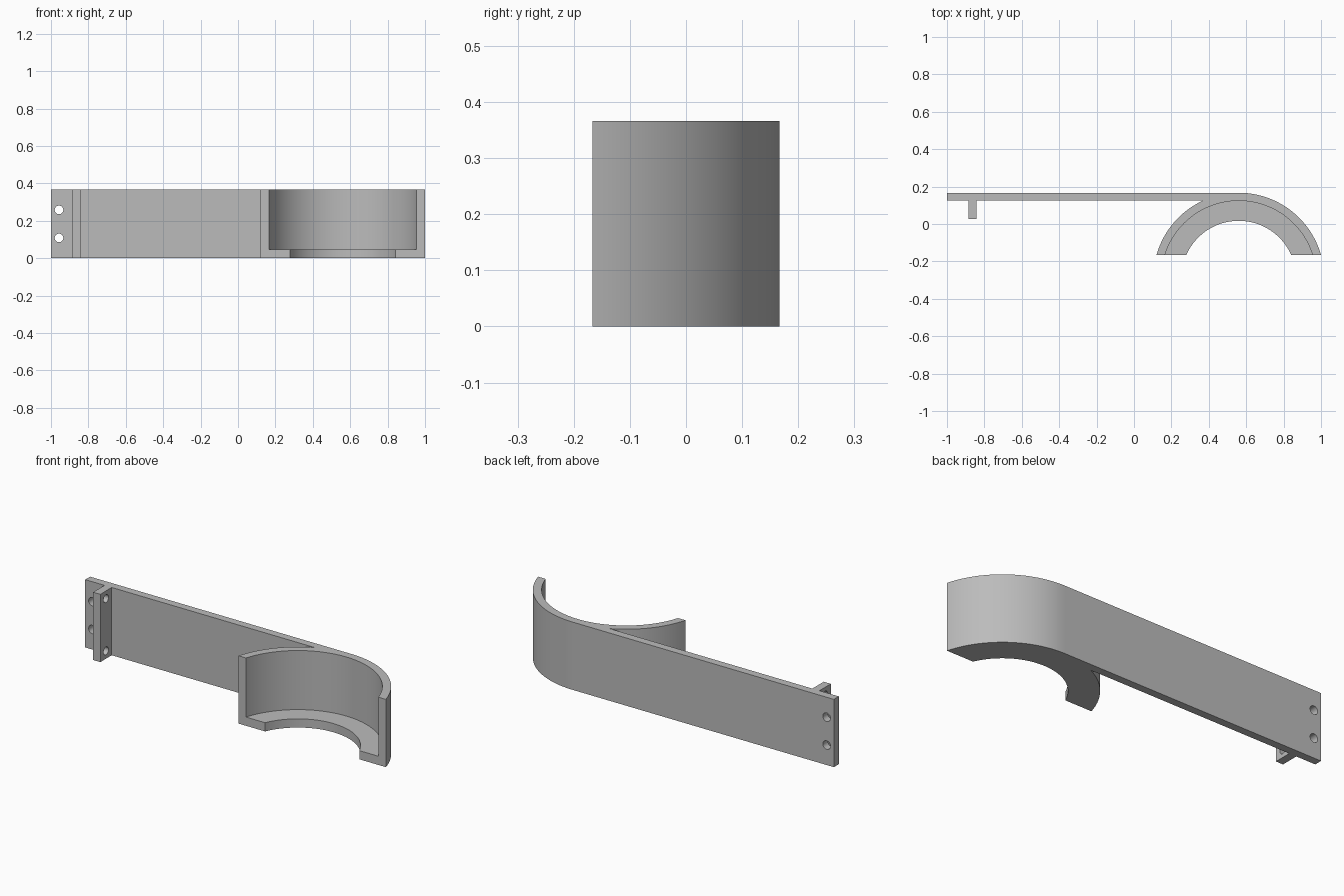
import bpy, bmesh, math
from mathutils import Matrix, Vector

default = bpy.data.objects.get("Cube")
if default:
    bpy.data.objects.remove(default, do_unlink=True)

HEIGHT, FLOOR = 0.366, 0.047           # full height, ledge thickness
CX, CY = 0.56, -0.29                   # centre of the cradle arcs
R_OUT, R_WALL, R_LEDGE = 0.457, 0.414, 0.307
BACK, ARM_FRONT, CUT = 0.167, 0.125, -0.167

grey = bpy.data.materials.new("plain grey")
grey.use_nodes = True
grey.diffuse_color = (0.5, 0.5, 0.5, 1)
grey.node_tree.nodes["Principled BSDF"].inputs["Base Color"].default_value = (0.5, 0.5, 0.5, 1)


def make_object(name, bm):
    bmesh.ops.recalc_face_normals(bm, faces=bm.faces)
    mesh = bpy.data.meshes.new(name)
    bm.to_mesh(mesh)
    bm.free()
    mesh.materials.append(grey)
    obj = bpy.data.objects.new(name, mesh)
    bpy.context.collection.objects.link(obj)
    return obj


def cylinder(name, centre, radius, depth, axis="Z", sides=32):
    turn = Matrix() if axis == "Z" else Matrix.Rotation(math.pi / 2, 4, "Y" if axis == "X" else "X")
    bm = bmesh.new()
    bmesh.ops.create_cone(bm, cap_ends=True, segments=sides, radius1=radius, radius2=radius,
                          depth=depth, matrix=Matrix.Translation(centre) @ turn)
    return make_object(name, bm)


def arc(radius, start, end, steps):
    angles = [start + (end - start) * i / steps for i in range(steps + 1)]
    return [(CX + radius * math.cos(a), CY + radius * math.sin(a)) for a in angles]


def angle_at(radius, y):
    return math.asin((y - CY) / radius)


# Plan outline: arm, mounting rib and half-ring cradle
low_out, low_in = angle_at(R_OUT, CUT), angle_at(R_LEDGE, CUT)
join = math.pi - angle_at(R_OUT, ARM_FRONT)
outline = [(-1, BACK), (-1, ARM_FRONT), (-0.885, ARM_FRONT), (-0.885, 0.028),
           (-0.842, 0.028), (-0.842, ARM_FRONT)]
outline += arc(R_OUT, join, math.pi - low_out, 24)
outline += arc(R_LEDGE, math.pi - low_in, low_in, 64)
outline += arc(R_OUT, low_out, math.pi / 2, 40)

bm = bmesh.new()
base = bm.faces.new([bm.verts.new((x, y, 0)) for x, y in outline])
walls = bmesh.ops.extrude_face_region(bm, geom=[base], use_keep_orig=True)
top = [v for v in walls["geom"] if isinstance(v, bmesh.types.BMVert)]
bmesh.ops.translate(bm, verts=top, vec=Vector((0, 0, HEIGHT)))
bracket = make_object("cradle_bracket", bm)

# Pocket above the ledge, screw holes through the arm and the rib
cutters = [cylinder("pocket_cutter", (CX, CY, FLOOR + 0.25), R_WALL, 0.5, sides=160)]
for z in (0.108, 0.258):
    cutters.append(cylinder("arm_hole_cutter", (-0.957, 0.146, z), 0.023, 0.1, "Y"))
for z in (0.042, HEIGHT - 0.042):
    cutters.append(cylinder("rib_hole_cutter", (-0.8635, 0.077, z), 0.021, 0.1, "X"))

bpy.ops.object.select_all(action="DESELECT")
bracket.select_set(True)
bpy.context.view_layer.objects.active = bracket
for cutter in cutters:
    cutter.hide_render = True
    mod = bracket.modifiers.new("cut", "BOOLEAN")
    mod.operation, mod.solver, mod.object = "DIFFERENCE", "EXACT", cutter
    bpy.ops.object.modifier_apply(modifier=mod.name)
    bpy.data.objects.remove(cutter, do_unlink=True)

# Smooth curved walls, sharp rims
bpy.ops.object.shade_smooth_by_angle(angle=math.radians(30))
